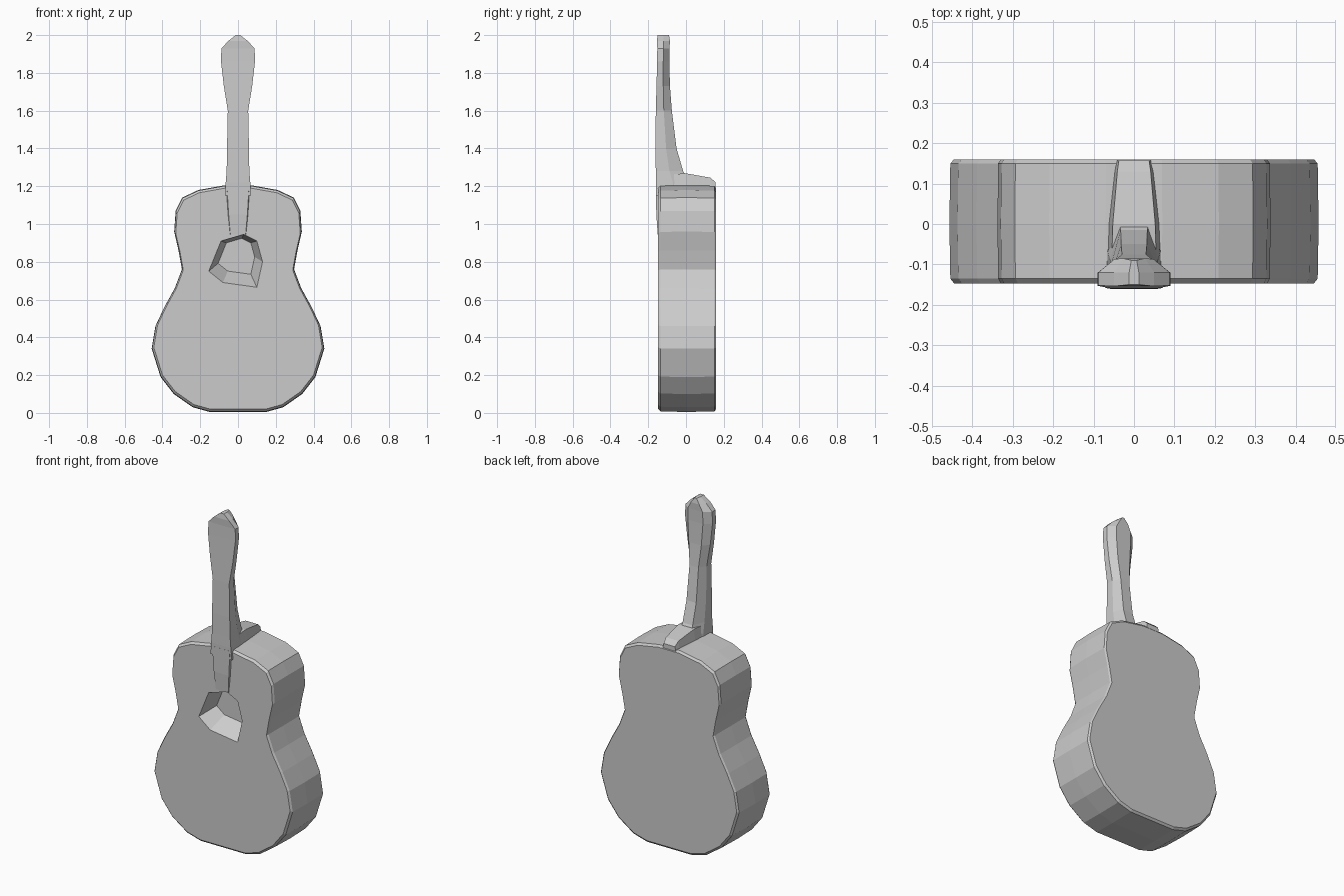
import bpy
import bmesh

cube = bpy.data.objects.get("Cube")
if cube:
    bpy.data.objects.remove(cube, do_unlink=True)

grey = bpy.data.materials.new("plain grey")
grey.use_nodes = True
colour = (0.6, 0.6, 0.6, 1)
grey.diffuse_color = colour
grey.node_tree.nodes["Principled BSDF"].inputs["Base Color"].default_value = colour


def loft(name, rings):
    """Join equal-length rings of points into a closed, flat-shaded solid."""
    bm = bmesh.new()
    loops = [[bm.verts.new(p) for p in ring] for ring in rings]
    n = len(loops[0])
    for a, b in zip(loops, loops[1:]):
        for i in range(n):
            j = (i + 1) % n
            bm.faces.new((a[i], a[j], b[j], b[i]))
    bm.faces.new(loops[0])
    bm.faces.new(loops[-1])
    bmesh.ops.recalc_face_normals(bm, faces=bm.faces)
    mesh = bpy.data.meshes.new(name)
    bm.to_mesh(mesh)
    bm.free()
    mesh.materials.append(grey)
    obj = bpy.data.objects.new(name, mesh)
    bpy.context.collection.objects.link(obj)
    return obj


def scaled(outline, y, s, cx, cz):
    return [(cx + (x - cx) * s, y, cz + (z - cz) * s) for x, z in outline]


# Body: mirrored waisted outline with slightly eased rims
half = [(0.15, 0.005), (0.24, 0.03), (0.34, 0.1), (0.41, 0.19), (0.457, 0.34),
        (0.437, 0.46), (0.39, 0.56), (0.335, 0.66), (0.297, 0.76), (0.315, 0.86),
        (0.338, 0.96), (0.33, 1.07), (0.295, 1.14), (0.21, 1.18), (0.07, 1.205)]
outline = half + [(-x, z) for x, z in reversed(half)]
body = loft("body", [scaled(outline, y, s, 0, 0.6) for y, s in
                     ((-0.147, 0.975), (-0.135, 0.995), (0.0, 1.0),
                      (0.15, 0.995), (0.16, 0.975))])

# Sound hole: irregular pit, steep at the top and shallow at the bottom
rim = [(-0.155, 0.75), (-0.09, 0.91), (0.03, 0.945), (0.1, 0.91),
       (0.13, 0.8), (0.1, 0.665), (-0.08, 0.69)]
pit = loft("sound_hole_cutter", [scaled(rim, -0.25, 1, 0, 0.84),
                                 scaled(rim, -0.147, 1, 0, 0.84),
                                 scaled(rim, -0.05, 0.68, 0, 0.88)])
pit.hide_render = True
cut = body.modifiers.new("sound hole", 'BOOLEAN')
cut.operation = 'DIFFERENCE'
cut.solver = 'EXACT'
cut.object = pit
bpy.context.view_layer.objects.active = body
bpy.ops.object.modifier_apply(modifier=cut.name)
bpy.data.objects.remove(pit, do_unlink=True)


# Neck and head: chamfered sections of height, half width, front and back
def section(z, w, front, back):
    mid = front + (back - front) * 0.5
    return [(-w, front, z), (w, front, z), (w, mid, z),
            (w * 0.55, back, z), (-w * 0.55, back, z), (-w, mid, z)]


neck = [(1.15, 0.07, -0.158, 0.03), (1.22, 0.065, -0.16, 0.02),
        (1.28, 0.06, -0.16, -0.015), (1.4, 0.058, -0.161, -0.05),
        (1.6, 0.054, -0.16, -0.075), (1.73, 0.075, -0.156, -0.085),
        (1.86, 0.09, -0.153, -0.088), (1.93, 0.088, -0.152, -0.087),
        (1.97, 0.05, -0.154, -0.085), (2.0, 0.012, -0.15, -0.09)]
loft("neck_and_head", [section(*row) for row in neck])

# Heel: sloping block running back across the top of the body
loft("heel", [[(-w, y, 1.15), (w, y, 1.15), (w * 0.75, y, top), (-w * 0.75, y, top)]
              for y, w, top in ((-0.13, 0.075, 1.26), (0.0, 0.07, 1.268),
                                (0.13, 0.055, 1.245), (0.157, 0.05, 1.22))])

# Fingerboard end lying on the body above the sound hole
loft("fingerboard", [[(-w, -0.14, z), (w, -0.14, z), (w * 0.9, y, z), (-w * 0.9, y, z)]
                     for z, w, y in ((0.945, 0.045, -0.15), (1.05, 0.055, -0.157),
                                     (1.2, 0.065, -0.16))])
